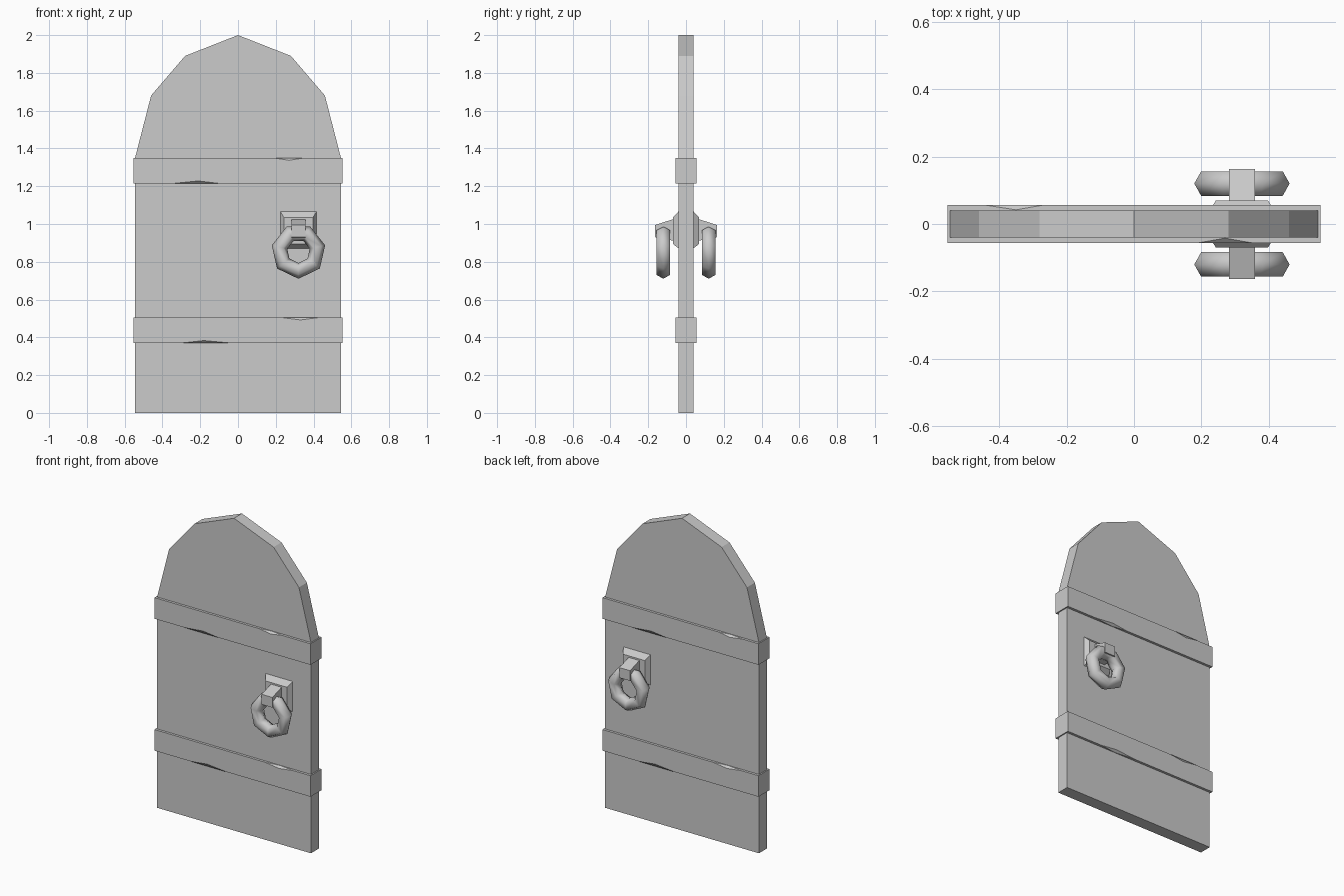
import bpy
import bmesh
from math import pi
from mathutils import Matrix, Vector

cube = bpy.data.objects.get("Cube")
if cube:
    bpy.data.objects.remove(cube)

grey = bpy.data.materials.new("plain_grey")
grey.use_nodes = True
colour = (0.6, 0.6, 0.6, 1)
grey.diffuse_color = colour
grey.node_tree.nodes["Principled BSDF"].inputs["Base Color"].default_value = colour


def finish(bm, name):
    bmesh.ops.recalc_face_normals(bm, faces=bm.faces)
    mesh = bpy.data.meshes.new(name)
    bm.to_mesh(mesh)
    bm.free()
    mesh.materials.append(grey)
    obj = bpy.data.objects.new(name, mesh)
    bpy.context.collection.objects.link(obj)
    return obj


def loft(bm, front, back):
    """Solid between two matching outlines."""
    a = [bm.verts.new(p) for p in front]
    b = [bm.verts.new(p) for p in back]
    bm.faces.new(a)
    bm.faces.new(b[::-1])
    for i in range(len(a)):
        j = (i + 1) % len(a)
        bm.faces.new((a[i], b[i], b[j], a[j]))


def rect(x, w, y, z0, z1):
    return [(x - w, y, z0), (x + w, y, z0), (x + w, y, z1), (x - w, y, z1)]


# Arched door slab
half = [(0.545, 0), (0.545, 1.35), (0.46, 1.68), (0.28, 1.89)]
outline = half + [(0, 2)] + [(-x, z) for x, z in reversed(half)]
bm = bmesh.new()
loft(bm, [(x, -0.04, z) for x, z in outline], [(x, 0.04, z) for x, z in outline])
finish(bm, "door_slab")


# Straps around the slab, with a chip out of the upper and lower edge of each side
def strap(name, z0, z1, chips):
    bm = bmesh.new()
    w, d = 0.553, 0.056
    corner = {(sx, sy, z): bm.verts.new((sx * w, sy * d, z))
              for sx in (-1, 1) for sy in (-1, 1) for z in (z0, z1)}
    wall, flat = {}, {}
    for (sy, z), (x0, xm, x1) in chips(z0, z1).items():
        inward = 0.013 if z == z0 else -0.013
        a, b = (bm.verts.new((x, sy * d, z)) for x in (x0, x1))
        f = bm.verts.new((xm, sy * d, z + inward))
        t = bm.verts.new((xm, sy * (d - 0.014), z))
        bm.faces.new((a, f, b, t))
        left, right = corner[-1, sy, z], corner[1, sy, z]
        wall[sy, z] = [left, a, f, b, right]
        flat[sy, z] = [left, a, t, b, right]
    for sy in (-1, 1):
        bm.faces.new(wall[sy, z0] + wall[sy, z1][::-1])
    for z in (z0, z1):
        bm.faces.new(flat[-1, z] + flat[1, z][::-1])
    for sx in (-1, 1):
        bm.faces.new([corner[sx, sy, z] for sy, z in
                      ((-1, z0), (1, z0), (1, z1), (-1, z1))])
    finish(bm, name)


strap("upper_strap", 1.215, 1.35, lambda lo, hi: {
    (-1, hi): (0.19, 0.27, 0.35), (-1, lo): (-0.34, -0.21, -0.10),
    (1, hi): (-0.44, -0.35, -0.27), (1, lo): (0.10, 0.21, 0.34)})
strap("lower_strap", 0.37, 0.505, lambda lo, hi: {
    (-1, hi): (0.23, 0.33, 0.43), (-1, lo): (-0.30, -0.18, -0.04),
    (1, hi): (-0.43, -0.33, -0.23), (1, lo): (0.04, 0.18, 0.30)})

# Handle on each side: bevelled plate, tapered holder and ring
X = 0.32
for side, s in (("front", -1), ("back", 1)):
    bm = bmesh.new()
    loft(bm, rect(X, 0.097, s * 0.038, 0.87, 1.068), rect(X, 0.077, s * 0.07, 0.895, 1.035))
    finish(bm, side + "_handle_plate")

    bm = bmesh.new()
    loft(bm, rect(X, 0.038, s * 0.06, 0.91, 1.028), rect(X, 0.038, s * 0.163, 0.93, 0.995))
    finish(bm, side + "_handle_holder")

    bpy.ops.mesh.primitive_torus_add(major_segments=7, minor_segments=6,
                                     major_radius=0.103, minor_radius=0.042)
    ring = bpy.context.object
    ring.name = side + "_handle_ring"
    ring.data.transform(Matrix.Translation(Vector((X, s * 0.12, 0.855)))
                        @ Matrix.Rotation(pi / 2, 4, "X") @ Matrix.Rotation(-pi / 2, 4, "Z"))
    ring.data.materials.append(grey)
    bpy.ops.object.shade_smooth()
